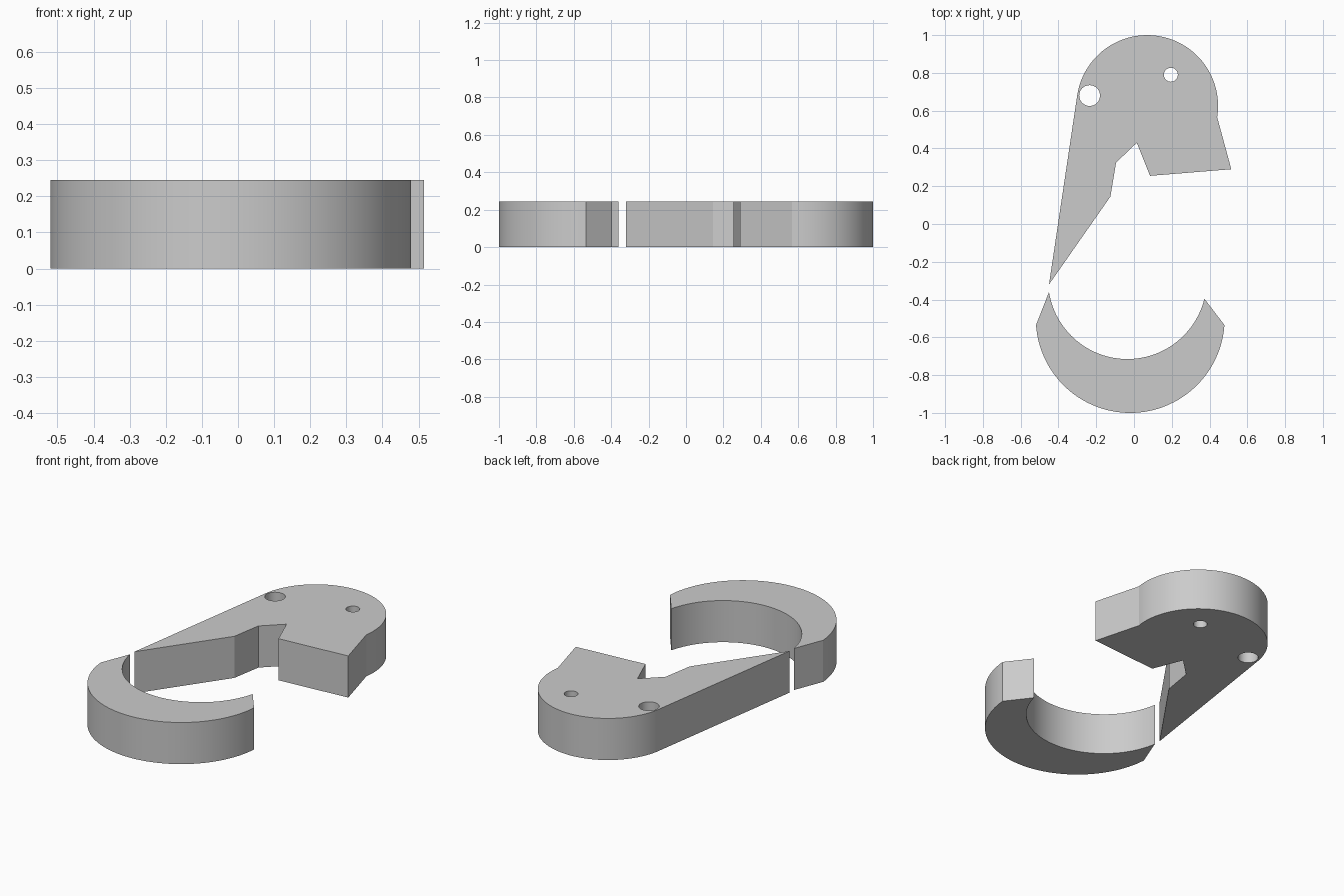
import bpy
from math import cos, sin, pi, atan2

HEIGHT = 0.245

cube = bpy.data.objects.get("Cube")
if cube:
    bpy.data.objects.remove(cube, do_unlink=True)

grey = bpy.data.materials.new("plain_grey")
grey.use_nodes = True
colour = (0.6, 0.6, 0.6, 1)
grey.diffuse_color = colour
grey.node_tree.nodes["Principled BSDF"].inputs["Base Color"].default_value = colour


def arc(centre, radius, start, end, steps):
    """Points on an arc, both ends included, between two angles."""
    return [(centre[0] + radius * cos(start + (end - start) * i / steps),
             centre[1] + radius * sin(start + (end - start) * i / steps))
            for i in range(steps + 1)]


def angle(centre, point):
    return atan2(point[1] - centre[1], point[0] - centre[0])


def hole(centre, radius):
    return arc(centre, radius, 0, 2 * pi, 32)[:-1]


def plate(name, outlines):
    """Extrude a filled outline; further outlines inside it become holes."""
    curve = bpy.data.curves.new(name, "CURVE")
    curve.dimensions = "2D"
    curve.fill_mode = "BOTH"
    curve.extrude = HEIGHT / 2
    for points in outlines:
        spline = curve.splines.new("POLY")
        spline.points.add(len(points) - 1)
        for p, (x, y) in zip(spline.points, points):
            p.co = (x, y, HEIGHT / 2, 1)
        spline.use_cyclic_u = True
    obj = bpy.data.objects.new(name, curve)
    bpy.context.collection.objects.link(obj)
    bpy.ops.object.select_all(action="DESELECT")
    obj.select_set(True)
    bpy.context.view_layer.objects.active = obj
    obj.location.z = HEIGHT / 2
    bpy.ops.object.convert(target="MESH")
    obj = bpy.context.object
    # Weld the caps to the walls and face everything outward
    bpy.ops.object.mode_set(mode="EDIT")
    bpy.ops.mesh.select_all(action="SELECT")
    bpy.ops.mesh.remove_doubles(threshold=0.0001)
    bpy.ops.mesh.normals_make_consistent(inside=False)
    bpy.ops.object.mode_set(mode="OBJECT")
    # Rest the plate on the ground
    low = min(v.co.z for v in obj.data.vertices)
    obj.location.z = -low
    obj.data.materials.clear()
    obj.data.materials.append(grey)
    bpy.ops.object.shade_smooth_by_angle(angle=pi / 9)
    return obj


# Upper body: round top, square jaw on the right, long tapering tail on the left
crown = (0.07, 0.625)
body = arc(crown, 0.375, angle(crown, (0.445, 0.565)),
           angle(crown, (-0.30, 0.69)), 48)
body += [(-0.45, -0.32), (-0.125, 0.145), (-0.095, 0.325),
         (0.015, 0.43), (0.085, 0.255), (0.515, 0.29)]
plate("hook_body", [body, hole((-0.235, 0.68), 0.055), hole((0.195, 0.79), 0.037)])

# Lower crescent: large outer arc, offset inner arc, slanted ends
outer, inner = (-0.02, -0.5), (-0.035, -0.295)
crescent = arc(outer, 0.5, pi + 0.07, 2 * pi - 0.07, 56)
crescent += arc(inner, 0.42, angle(inner, (0.37, -0.395)),
                angle(inner, (-0.45, -0.36)), 48)
plate("hook_crescent", [crescent])
